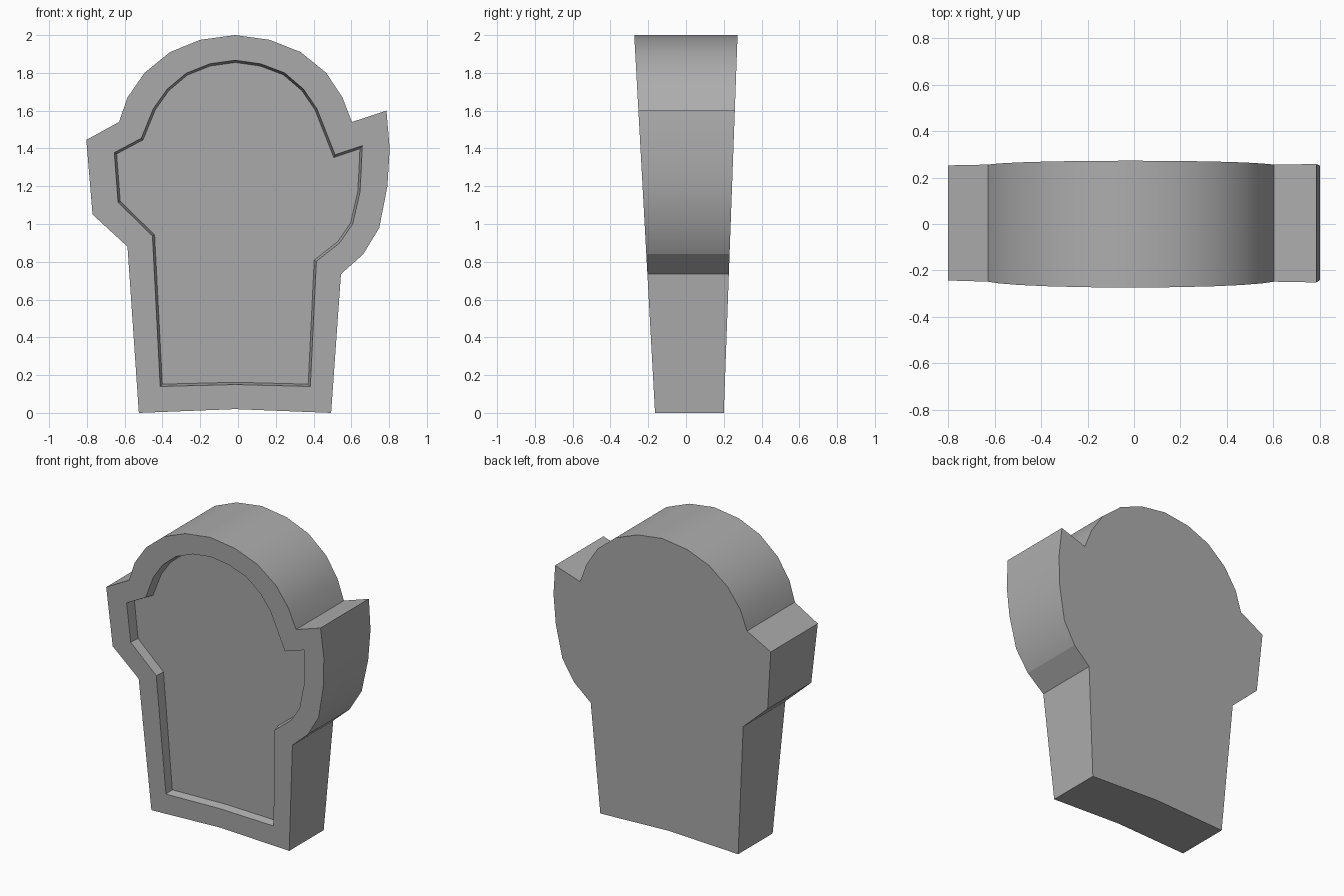
import bpy, bmesh
from mathutils import Vector

if "Cube" in bpy.data.objects:
    bpy.data.objects.remove(bpy.data.objects["Cube"])

# Outline of the slab (x, z), counter-clockwise from bottom left
OUTER = [(-.525, 0), (-.015, .02), (.493, 0), (.545, .735), (.663, .84), (.748, .98),
         (.791, 1.2), (.803, 1.4), (.786, 1.6), (.603, 1.54), (.553, 1.67), (.467, 1.8),
         (.332, 1.91), (.167, 1.975), (-.015, 2), (-.2, 1.975), (-.36, 1.91), (-.495, 1.8),
         (-.585, 1.67), (-.63, 1.54), (-.803, 1.445), (-.77, 1.05), (-.585, .88)]
# Edge of the front recess, matched point for point
RIM = [(-.412, .14), (-.015, .15), (.383, .14), (.415, .802), (.538, .9), (.607, 1.0),
       (.646, 1.17), (.653, 1.3), (.658, 1.415), (.514, 1.367), (.418, 1.61), (.347, 1.714),
       (.247, 1.8), (.12, 1.848), (-.015, 1.867), (-.15, 1.848), (-.275, 1.798),
       (-.375, 1.714), (-.448, 1.611), (-.512, 1.454), (-.655, 1.378), (-.635, 1.115), (-.453, .937)]


def inset(points, d):
    """Move each point inwards along its corner bisector."""
    pts, out = [Vector(p) for p in points], []
    for i, p in enumerate(pts):
        a = (p - pts[i - 1]).normalized()
        b = (pts[(i + 1) % len(pts)] - p).normalized()
        n = Vector((-a.y - b.y, a.x + b.x))
        out.append(p + n * (d / max(.4, 1 + a.dot(b))))
    return out


def front(z):
    return -.164 - .055 * z


def back(z):
    return .2 + .0365 * z


bm = bmesh.new()


def ring(points, depth):
    return [bm.verts.new((x, depth(z), z)) for x, z in points]


def bridge(a, b):
    for i in range(len(a)):
        j = (i + 1) % len(a)
        bm.faces.new((a[i], a[j], b[j], b[i]))


# Back, side walls, front border, recess wall and recess floor
rear = ring(OUTER, back)
edge = ring(OUTER, front)
rim = ring(RIM, front)
floor = ring(inset(RIM, .012), lambda z: front(z) + .05 + .01 * z)
bridge(rear, edge)
bridge(edge, rim)
bridge(rim, floor)
bm.faces.new(floor)
bm.faces.new(rear[::-1])
bmesh.ops.recalc_face_normals(bm, faces=bm.faces)

mesh = bpy.data.meshes.new("recessed_slab")
bm.to_mesh(mesh)
bm.free()
slab = bpy.data.objects.new("recessed_slab", mesh)
bpy.context.collection.objects.link(slab)
bpy.context.view_layer.objects.active = slab
slab.select_set(True)
bpy.ops.object.shade_smooth_by_angle(angle=.5)

# Crease under the right shoulder stays sharp
for e in mesh.edges:
    if set(e.vertices) == {4, 4 + len(OUTER)}:
        e.use_edge_sharp = True

# Dark grey
grey = bpy.data.materials.new("dark_grey")
grey.diffuse_color = (.42, .42, .42, 1)
grey.use_nodes = True
grey.node_tree.nodes["Principled BSDF"].inputs["Base Color"].default_value = grey.diffuse_color
mesh.materials.append(grey)
